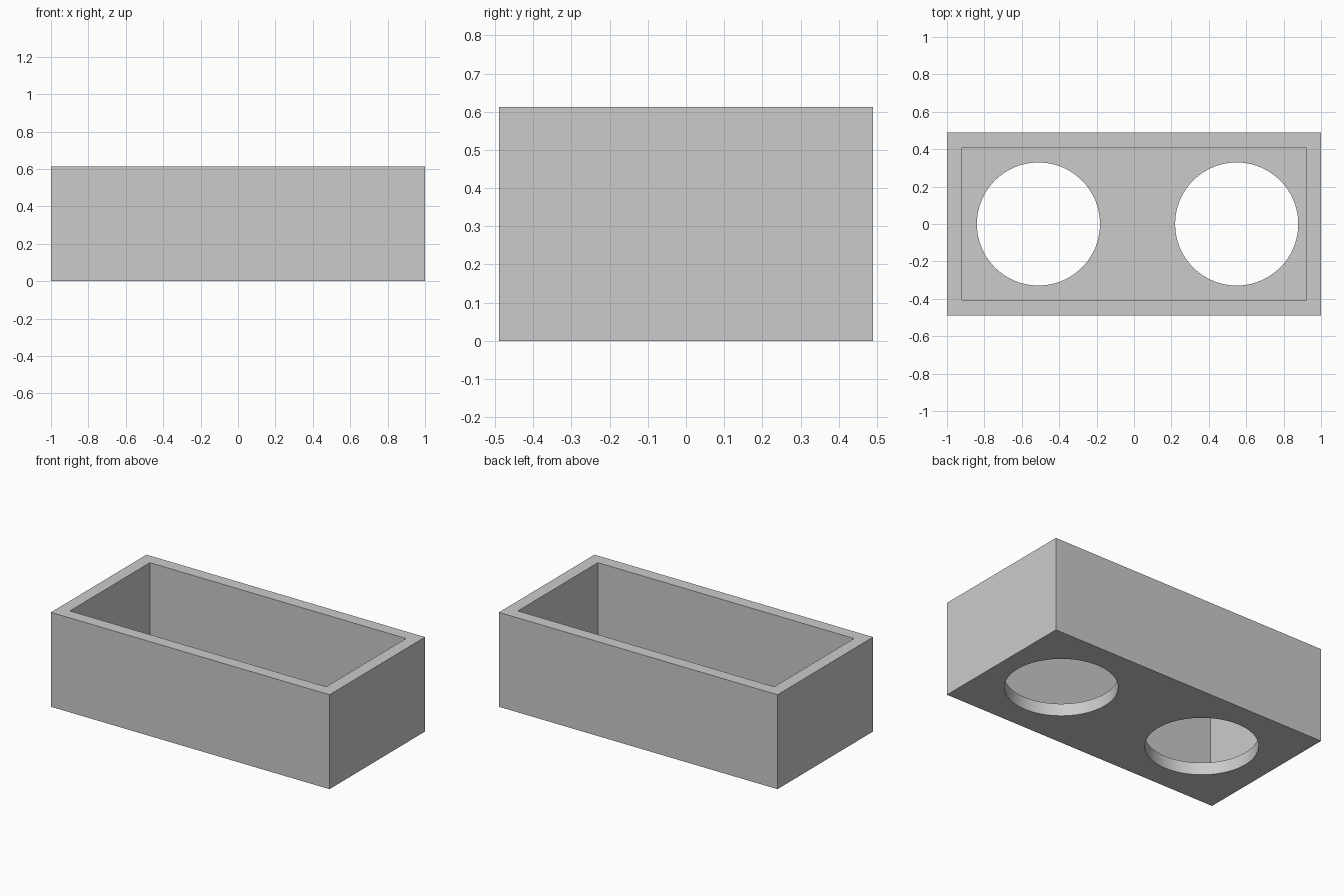
import bpy
import math

# Remove the default cube
default = bpy.data.objects.get("Cube")
if default:
    bpy.data.objects.remove(default, do_unlink=True)

LENGTH, DEPTH, HEIGHT = 2.0, 0.98, 0.613
WALL = 0.08
HOLE_RADIUS = 0.329
HOLE_CENTRES = (-0.511, 0.549)

# Single grey material
grey = bpy.data.materials.new("light grey")
grey.use_nodes = True
colour = (0.6, 0.6, 0.6, 1)
grey.diffuse_color = colour
grey.node_tree.nodes["Principled BSDF"].inputs["Base Color"].default_value = colour


def add_box(name, size, bottom):
    bpy.ops.mesh.primitive_cube_add(size=1, location=(0, 0, bottom + size[2] / 2))
    box = bpy.context.object
    box.name = name
    box.scale = size
    bpy.ops.object.transform_apply(location=True, rotation=False, scale=True)
    return box


def cut(target, cutter):
    cutter.hide_render = True
    mod = target.modifiers.new("cut", "BOOLEAN")
    mod.operation = "DIFFERENCE"
    mod.solver = "EXACT"
    mod.object = cutter
    bpy.context.view_layer.objects.active = target
    bpy.ops.object.modifier_apply(modifier=mod.name)
    bpy.data.objects.remove(cutter, do_unlink=True)


# Open-topped box
tray = add_box("open_box", (LENGTH, DEPTH, HEIGHT), 0)
tray.data.materials.append(grey)
cut(tray, add_box("cavity_cutter", (LENGTH - 2 * WALL, DEPTH - 2 * WALL, HEIGHT), WALL))

# Two round holes through the floor
for x in HOLE_CENTRES:
    bpy.ops.mesh.primitive_cylinder_add(vertices=96, radius=HOLE_RADIUS,
                                        depth=4 * WALL, location=(x, 0, 0))
    hole = bpy.context.object
    hole.name = "hole_cutter"
    cut(tray, hole)

# Smooth hole walls, crisp box edges
bpy.ops.object.select_all(action="DESELECT")
tray.select_set(True)
bpy.context.view_layer.objects.active = tray
bpy.ops.object.shade_smooth_by_angle(angle=math.radians(30))
